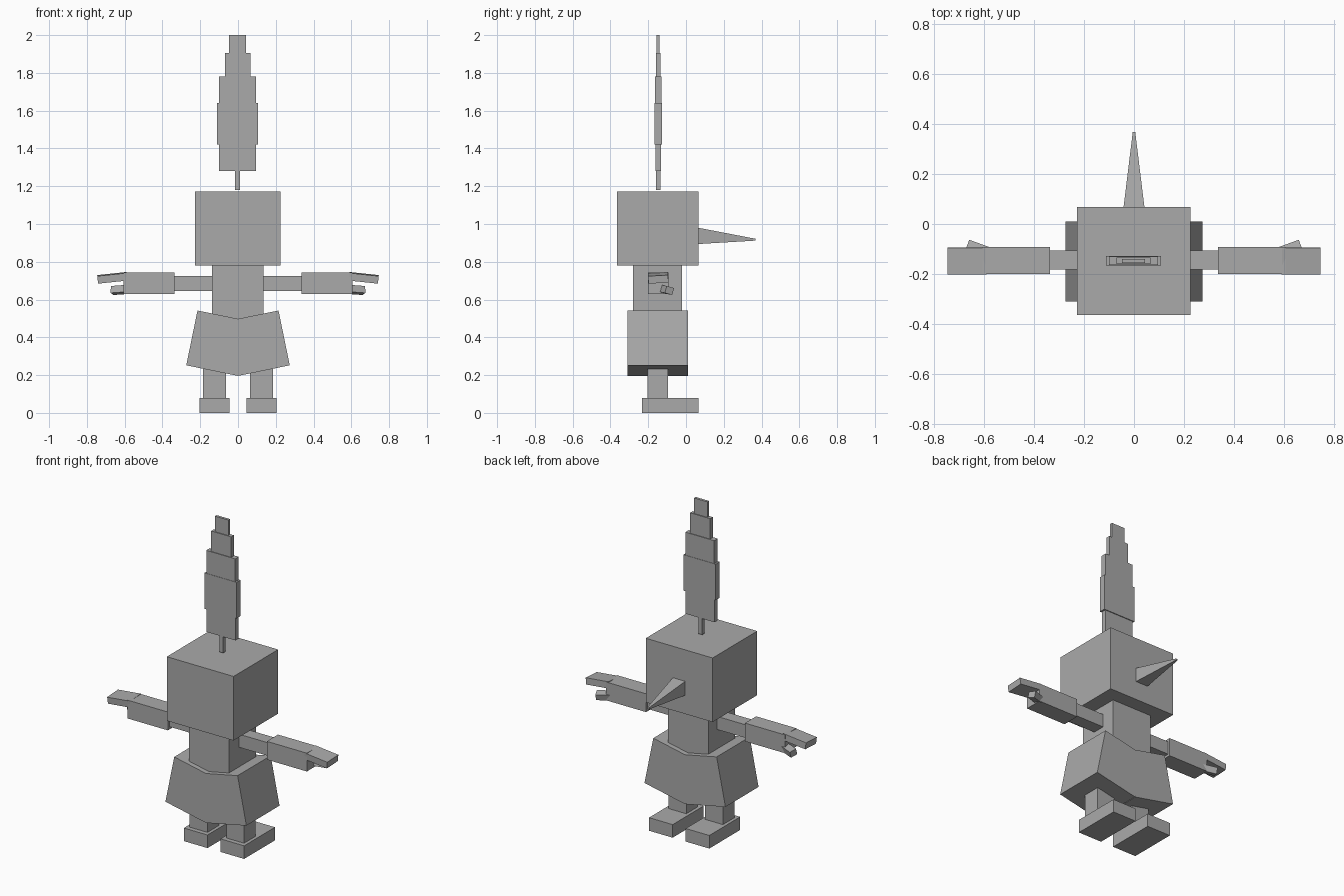
import bpy
import bmesh
from math import radians
from mathutils import Matrix, Euler, Vector

cube = bpy.data.objects.get("Cube")
if cube:
    bpy.data.objects.remove(cube, do_unlink=True)

grey = bpy.data.materials.new("plain grey")
grey.use_nodes = True
colour = (0.4, 0.4, 0.4, 1)
grey.diffuse_color = colour
grey.node_tree.nodes["Principled BSDF"].inputs["Base Color"].default_value = colour


def make(name, bm):
    bmesh.ops.recalc_face_normals(bm, faces=bm.faces)
    mesh = bpy.data.meshes.new(name)
    bm.to_mesh(mesh)
    bm.free()
    mesh.materials.append(grey)
    obj = bpy.data.objects.new(name, mesh)
    bpy.context.collection.objects.link(obj)
    return obj


def turned_box(name, centre, size, turn=(0, 0, 0)):
    """Box given by centre, size and turn in degrees."""
    bm = bmesh.new()
    rot = Euler([radians(a) for a in turn]).to_matrix().to_4x4()
    matrix = Matrix.Translation(centre) @ rot @ Matrix.Diagonal((*size, 1))
    bmesh.ops.create_cube(bm, size=1, matrix=matrix)
    return make(name, bm)


def box(name, x, y, z):
    """Box given by its ranges on each axis."""
    return turned_box(name, [sum(r) / 2 for r in (x, y, z)],
                      [abs(r[1] - r[0]) for r in (x, y, z)])


# Head and torso
box("head", (-0.227, 0.225), (-0.364, 0.067), (0.78, 1.172))
box("torso", (-0.137, 0.135), (-0.28, -0.02), (0.4, 0.79))

# Tapered nose with a tiny blunt tip
bm = bmesh.new()
rings = []
for y, half, low, high in ((0.065, 0.042, 0.894, 0.98), (0.367, 0.005, 0.912, 0.922)):
    rings.append([bm.verts.new(Vector((x, y, z))) for x, z in
                  ((-half, low), (half, low), (half, high), (-half, high))])
for ring in rings:
    bm.faces.new(ring)
for i in range(4):
    j = (i + 1) % 4
    bm.faces.new((rings[0][i], rings[0][j], rings[1][j], rings[1][i]))
make("nose", bm)

# Stepped feather floating just over the head: half width, thickness, bottom, top
feather = [(0.013, 0.024, 1.18, 1.28), (0.098, 0.028, 1.28, 1.42),
           (0.109, 0.038, 1.42, 1.64), (0.098, 0.034, 1.64, 1.78),
           (0.068, 0.026, 1.78, 1.905), (0.045, 0.016, 1.905, 2.0)]
for i, (half, thick, low, high) in enumerate(feather):
    name = "feather_stem" if i == 0 else f"feather_step_{i}"
    turned_box(name, (-0.002, -0.147, (low + high) / 2),
               (2 * half, thick, high - low))

# Paired parts
for side, s in (("left", 1), ("right", -1)):
    box(f"{side}_upper_arm", (s * 0.12, s * 0.335), (-0.182, -0.105), (0.645, 0.725))
    box(f"{side}_forearm", (s * 0.335, s * 0.606), (-0.2, -0.092), (0.63, 0.742))
    turned_box(f"{side}_fingers", (s * 0.666, -0.147, 0.715),
               (0.155, 0.106, 0.04), (3, s * 6, 0))
    turned_box(f"{side}_thumb", (s * 0.61, -0.108, 0.652),
               (0.12, 0.043, 0.038), (-15, s * 4, s * 20))
    turned_box(f"{side}_skirt_half", (s * 0.108, -0.15, 0.369),
               (0.278, 0.32, 0.296), (0, s * -11.6, 0))
    box(f"{side}_leg", (s * 0.064, s * 0.184), (-0.204, -0.094), (0.07, 0.36))
    box(f"{side}_foot", (s * 0.044, s * 0.204), (-0.232, 0.066), (0, 0.08))
